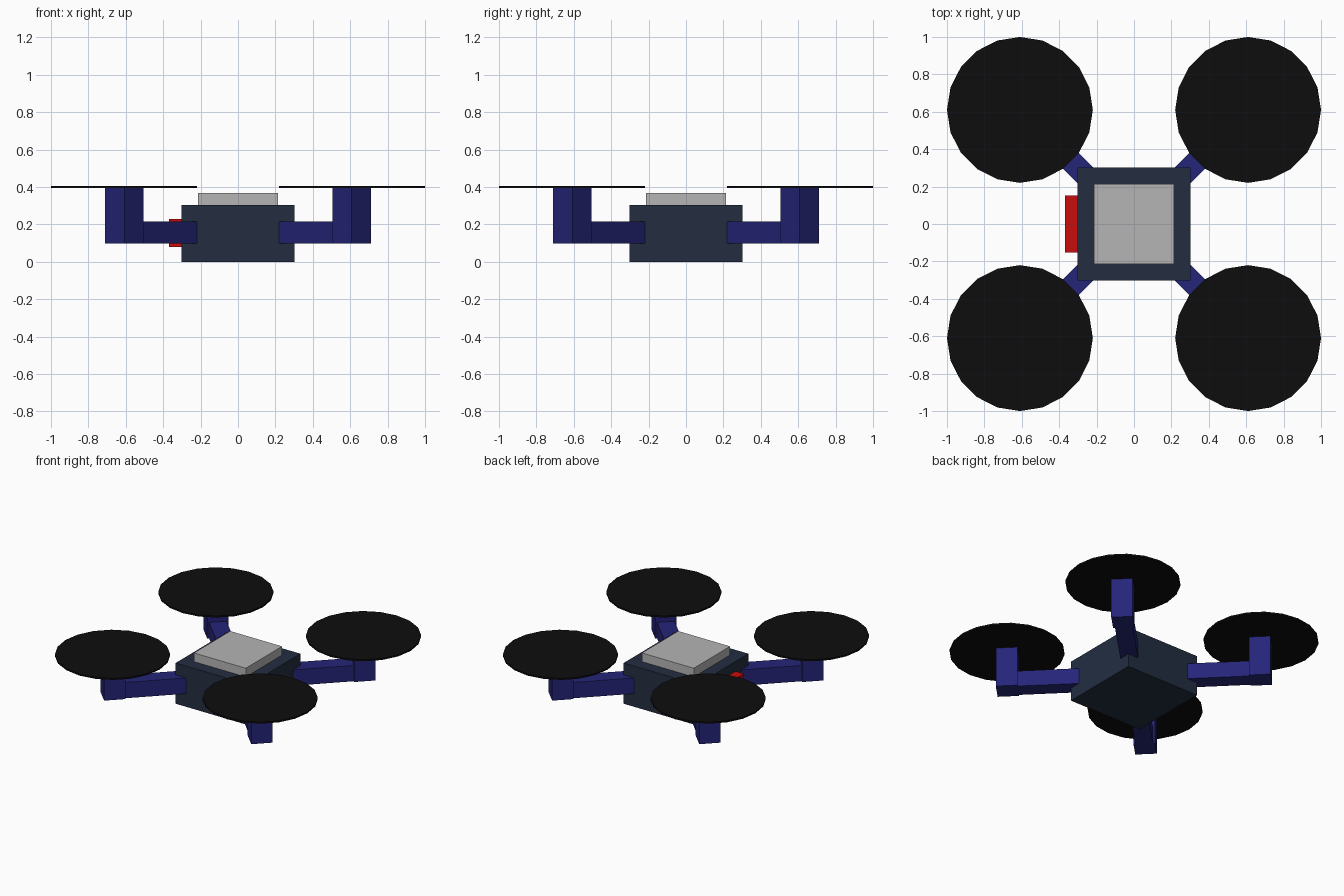
import bpy
from math import radians

cube = bpy.data.objects.get("Cube")
if cube:
    bpy.data.objects.remove(cube, do_unlink=True)


def material(name, r, g, b):
    m = bpy.data.materials.new(name)
    m.use_nodes = True
    m.diffuse_color = (r, g, b, 1)
    m.node_tree.nodes["Principled BSDF"].inputs["Base Color"].default_value = (r, g, b, 1)
    return m


slate = material("slate", 0.017, 0.027, 0.053)
blue = material("deep blue", 0.018, 0.018, 0.19)
grey = material("light grey", 0.46, 0.46, 0.46)
red = material("red", 0.58, 0.004, 0.004)
black = material("black", 0.004, 0.004, 0.004)


def finish(name, mat):
    ob = bpy.context.object
    ob.name = name
    ob.data.materials.append(mat)
    return ob


def box(name, mat, center, size, turn=0):
    bpy.ops.mesh.primitive_cube_add(size=1, location=center, rotation=(0, 0, radians(turn)))
    bpy.context.object.scale = size
    return finish(name, mat)


# Central body, top plate and side lamp
box("body", slate, (0, 0, 0.152), (0.606, 0.606, 0.304))
box("top_plate", grey, (0, 0, 0.334), (0.428, 0.428, 0.07))
box("side_lamp", red, (-0.33, 0, 0.155), (0.08, 0.306, 0.15))

# Four diagonal arms, each with a motor post and a rotor disc
for sx, sy, corner in ((1, -1, "front_left"), (-1, -1, "front_right"),
                       (1, 1, "back_left"), (-1, 1, "back_right")):
    turn = 45 * sx * sy
    box("arm_" + corner, blue, (0.41 * sx, 0.41 * sy, 0.156), (0.5, 0.12, 0.118), turn)
    box("motor_post_" + corner, blue, (0.608 * sx, 0.608 * sy, 0.247), (0.146, 0.146, 0.3), turn)
    bpy.ops.mesh.primitive_cylinder_add(vertices=20, radius=0.39, depth=0.012,
                                        location=(0.61 * sx, 0.61 * sy, 0.4))
    finish("rotor_" + corner, black)
